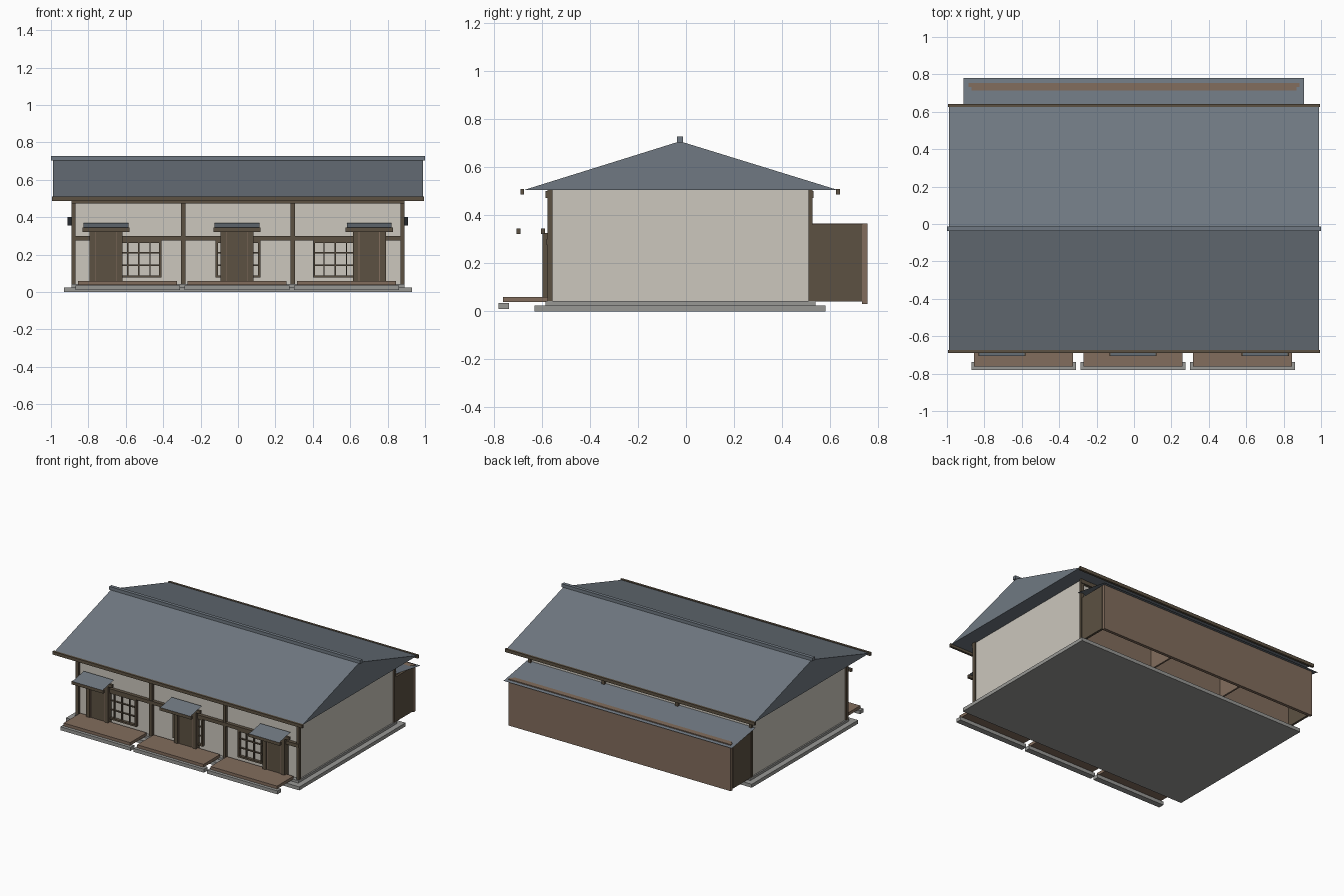
import bpy

cube = bpy.data.objects.get("Cube")
if cube:
    bpy.data.objects.remove(cube, do_unlink=True)


def material(name, *rgb):
    lin = [(c / 255 / 12.92) if c < 11 else ((c / 255 + 0.055) / 1.055) ** 2.4 for c in rgb]
    mat = bpy.data.materials.new(name)
    mat.use_nodes = True
    mat.diffuse_color = (*lin, 1)
    mat.node_tree.nodes["Principled BSDF"].inputs["Base Color"].default_value = (*lin, 1)
    return mat


SLATE = material("slate", 112, 121, 130)
DARK = material("dark timber", 92, 81, 66)
BROWN = material("brown boards", 130, 109, 93)
PLASTER = material("plaster", 204, 199, 189)
STONE = material("stone", 152, 152, 149)


def mesh(name, verts, faces, mat):
    me = bpy.data.meshes.new(name)
    me.from_pydata(verts, [], faces)
    me.materials.append(mat)
    ob = bpy.data.objects.new(name, me)
    bpy.context.collection.objects.link(ob)
    return ob


def box(name, x, y, z, mat):
    """Box from (min, max) pairs."""
    verts = [(a, b, c) for a in x for b in y for c in z]
    faces = [(0, 1, 3, 2), (4, 6, 7, 5), (0, 4, 5, 1), (2, 3, 7, 6), (0, 2, 6, 4), (1, 5, 7, 3)]
    return mesh(name, verts, faces, mat)


def slope(name, x, low, high, mat):
    """Single sloping sheet between two (y, z) lines."""
    verts = [(x[0], *low), (x[1], *low), (x[1], *high), (x[0], *high)]
    face = (0, 1, 2, 3) if low[0] < high[0] else (3, 2, 1, 0)
    return mesh(name, verts, [face], mat)


def span(centre, width):
    return centre - width / 2, centre + width / 2


# Foundation and walls
box("foundation", (-0.93, 0.93), (-0.63, 0.58), (0, 0.025), STONE)
box("plinth", (-0.89, 0.89), (-0.585, 0.54), (0.025, 0.042), STONE)
box("walls", (-0.88, 0.88), (-0.555, 0.51), (0.042, 0.505), PLASTER)

# Main roof
RIDGE_Y = -0.025
section = [(-0.675, 0.505), (0.633, 0.505), (RIDGE_Y, 0.708)]
mesh("main_roof", [(x, *p) for x in (-0.988, 0.988) for p in section],
     [(0, 2, 1), (3, 4, 5), (0, 1, 4, 3), (1, 2, 5, 4), (2, 0, 3, 5)], SLATE)
box("ridge_cap", (-1, 1), span(RIDGE_Y, 0.025), (0.703, 0.727), SLATE)
for side, y in (("front", -0.682), ("back", 0.633)):
    box(side + "_eave_beam", (-0.995, 0.995), span(y, 0.016), (0.487, 0.51), DARK)

# Timber frame
for side, y in (("front", (-0.576, -0.555)), ("back", (0.51, 0.526))):
    for i, x in enumerate((-0.88, -0.293, 0.293, 0.88)):
        box(f"{side}_post_{i}", span(x, 0.022), y, (0.042, 0.505), DARK)
box("front_top_beam", (-0.89, 0.89), (-0.585, -0.555), (0.472, 0.5), DARK)
box("front_middle_beam", (-0.89, 0.89), (-0.58, -0.555), (0.275, 0.3), DARK)
box("back_top_beam", (-0.89, 0.89), (0.51, 0.53), (0.472, 0.5), DARK)


def window(x):
    z0, z1 = 0.077, 0.275
    w = 0.24
    for s in (-1, 1):
        box("window_side", span(x + s * (w / 2 - 0.006), 0.012), (-0.575, -0.555), (z0, z1), DARK)
    for z in (z0 + 0.006, z1 - 0.006):
        box("window_rail", span(x, w), (-0.575, -0.555), span(z, 0.012), DARK)
    for k in (-1, 0, 1):
        box("window_mullion", span(x + k * w / 4, 0.007), (-0.567, -0.555), (z0, z1), DARK)
    for k in (1, 2):
        z = z0 + (z1 - z0) * k / 3
        box("window_bar", span(x, w), (-0.565, -0.555), span(z, 0.007), DARK)


def entrance(x):
    # Door leaf, jambs and thin seams
    box("door", span(x, 0.17), (-0.59, -0.555), (0.058, 0.32), DARK)
    for s in (-1, 1):
        box("door_jamb", span(x + s * 0.074, 0.028), (-0.598, -0.555), (0.045, 0.325), DARK)
        box("door_seam", span(x + s * 0.055, 0.004), (-0.593, -0.588), (0.06, 0.32), BROWN)
    # Canopy with its two trims
    for y in (-0.698, -0.595):
        box("canopy_trim", span(x, 0.252), span(y, 0.016), (0.322, 0.344), DARK)
    slope("canopy", span(x, 0.24), (-0.706, 0.344), (-0.576, 0.369), SLATE)


# Three dwelling fronts with decks and steps
for x, door_x, window_x in ((-0.59, -0.706, -0.53), (-0.005, -0.005, 0), (0.58, 0.702, 0.52)):
    window(window_x)
    entrance(door_x)
    box("deck", span(x, 0.53), (-0.763, -0.575), (0.038, 0.059), BROWN)
    box("stone_step", span(x, 0.56), (-0.78, -0.738), (0.01, 0.035), STONE)

# Rear lean-to, open underneath, with partitions
TOP = 0.366
box("rear_wall", (-0.885, 0.885), (0.733, 0.755), (0.03, TOP), BROWN)
box("rear_lining", (-0.87, 0.87), (0.526, 0.531), (0.042, TOP), BROWN)
box("rear_ceiling", (-0.87, 0.87), (0.53, 0.735), (TOP - 0.006, TOP), BROWN)
for x in (-0.878, 0.878):
    box("rear_end_panel", span(x, 0.016), (0.524, 0.733), (0.04, TOP - 0.004), DARK)
for x in (-0.293, 0.293):
    box("rear_partition", span(x, 0.012), (0.53, 0.733), (0.04, TOP - 0.008), BROWN)
slope("rear_roof", (-0.912, 0.908), (0.78, 0.355), (0.51, 0.4), SLATE)
